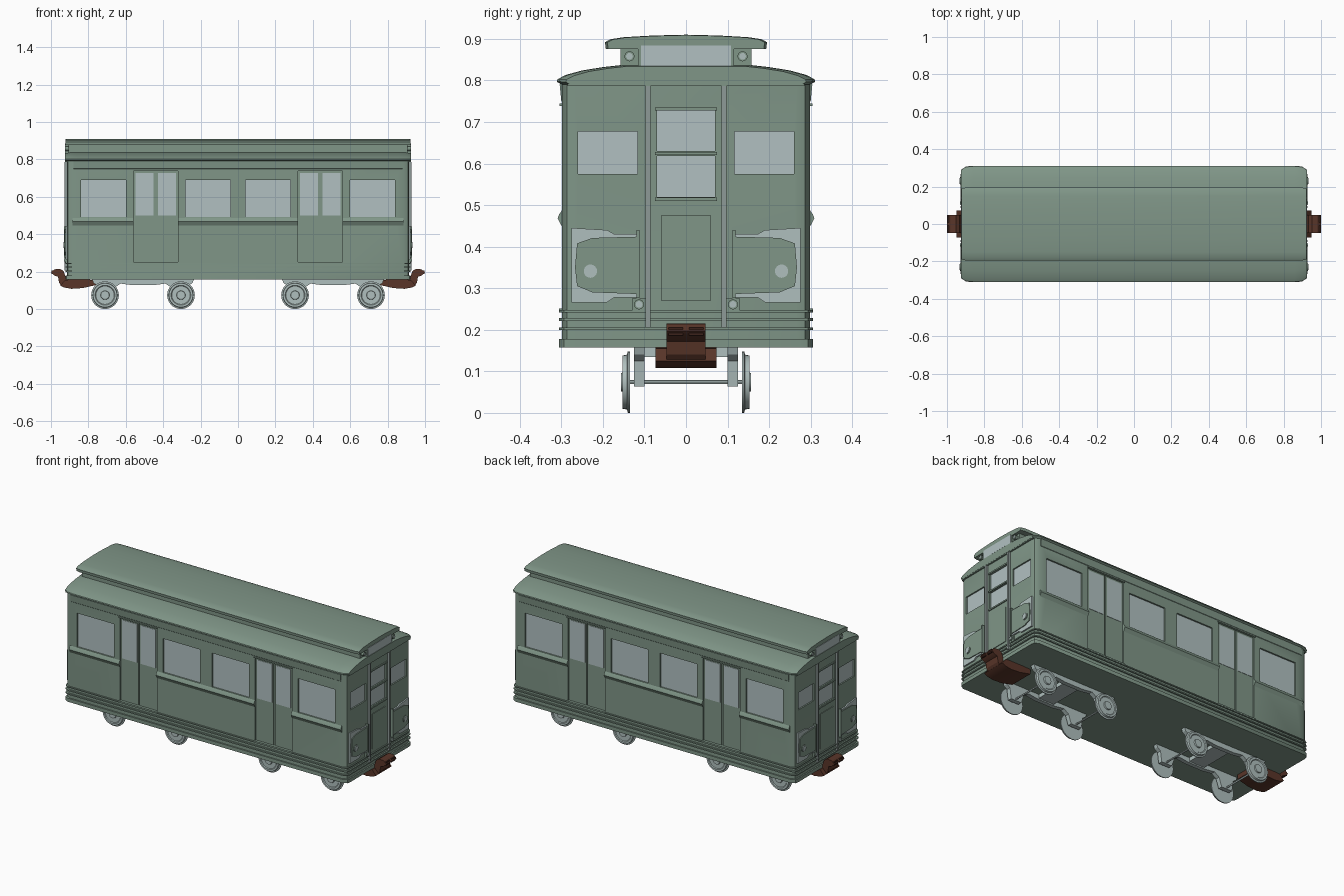
import bpy, bmesh, math
from mathutils import Vector

if "Cube" in bpy.data.objects:
    bpy.data.objects.remove(bpy.data.objects["Cube"])


def material(name, rgb):
    m = bpy.data.materials.new(name)
    m.diffuse_color = (*rgb, 1)
    m.use_nodes = True
    m.node_tree.nodes["Principled BSDF"].inputs["Base Color"].default_value = m.diffuse_color
    return m


GREEN = material("sage green", (0.215, 0.305, 0.245))
GLASS = material("pale glass", (0.44, 0.53, 0.535))
METAL = material("pale metal", (0.43, 0.52, 0.51))
STEEL = material("grey trim", (0.27, 0.32, 0.31))
BROWN = material("rust brown", (0.100, 0.036, 0.022))
DARK = material("dark brown", (0.045, 0.016, 0.011))


def place(axis, u, v, t):
    return Vector({'x': (t, u, v), 'y': (u, t, v), 'z': (u, v, t)}[axis])


# Loft a 2D outline along an axis; stations are (position, scale)
def loft(bm, pts, axis, stations, v0=0):
    rings = [[bm.verts.new(place(axis, u * s, v0 + (v - v0) * s, t)) for u, v in pts]
             for t, s in stations]
    n = len(pts)
    for a, b in zip(rings, rings[1:]):
        for i in range(n):
            bm.faces.new((a[i], a[(i + 1) % n], b[(i + 1) % n], b[i]))
    bm.faces.new(rings[0])
    bm.faces.new(rings[-1])


def finish(name, bm, mat):
    bmesh.ops.recalc_face_normals(bm, faces=bm.faces[:])
    me = bpy.data.meshes.new(name)
    bm.to_mesh(me)
    bm.free()
    me.materials.append(mat)
    ob = bpy.data.objects.new(name, me)
    bpy.context.collection.objects.link(ob)
    return ob


def prism(name, pts, axis, a, b, mat):
    bm = bmesh.new()
    loft(bm, pts, axis, [(a, 1), (b, 1)])
    return finish(name, bm, mat)


def add_box(bm, x0, x1, y0, y1, z0, z1):
    loft(bm, [(x0, y0), (x1, y0), (x1, y1), (x0, y1)], 'z', [(z0, 1), (z1, 1)])


def box(name, x, y, z, mat):
    bm = bmesh.new()
    add_box(bm, *x, *y, *z)
    return finish(name, bm, mat)


def disc(name, axis, u, v, r, a, b, mat, n=24):
    pts = [(u + r * math.cos(2 * math.pi * i / n), v + r * math.sin(2 * math.pi * i / n))
           for i in range(n)]
    return prism(name, pts, axis, a, b, mat)


# Body plan outline with chamfered corners
def plan(g=0):
    q = [(0.915 + g, 0.268 + g), (0.910 + g, 0.286 + g), (0.888 + g, 0.298 + g)]
    return (q + [(-x, y) for x, y in q[::-1]] + [(-x, -y) for x, y in q]
            + [(x, -y) for x, y in q[::-1]])


def mirrored(half):
    return half + [(-u, v) for u, v in half[::-1] if u > 0]


W, E, D = 0.298, 0.915, 0.012      # side wall, end wall, recess depth
SIGNS = (-1, 1)
side_windows = [(-0.84, -0.60), (-0.28, -0.04), (0.04, 0.28), (0.60, 0.84)]
doorways = [(-0.56, -0.32), (0.32, 0.56)]
end_windows = [(-0.26, -0.117, 0.575, 0.677), (0.117, 0.26, 0.575, 0.677),
               (-0.07, 0.07, 0.63, 0.727), (-0.07, 0.07, 0.52, 0.618)]

# Body with window and door recesses
body = prism("body", plan(), 'z', 0.16, 0.80, GREEN)
cut = bmesh.new()
for s in SIGNS:
    for a, b in side_windows:
        add_box(cut, a, b, s * (W - D), s * (W + 0.05), 0.49, 0.69)
    for a, b in doorways:
        add_box(cut, a, b, s * (W - D), s * (W + 0.05), 0.25, 0.74)
    for a, b, z0, z1 in end_windows:
        add_box(cut, s * (E - D), s * (E + 0.05), a, b, z0, z1)
cutter = finish("recess_cutter", cut, GREEN)
cutter.hide_render = True
mod = body.modifiers.new("recesses", 'BOOLEAN')
mod.operation, mod.solver, mod.object = 'DIFFERENCE', 'EXACT', cutter
bpy.context.view_layer.objects.active = body
bpy.ops.object.modifier_apply(modifier="recesses")
bpy.data.objects.remove(cutter)

# Skirt ribs and sill
for z0, z1, g in [(0.157, 0.178, 0.008), (0.199, 0.206, 0.008),
                  (0.221, 0.228, 0.008), (0.241, 0.247, 0.007)]:
    prism("skirt_rib", plan(g), 'z', z0, z1, GREEN)

for s in SIGNS:
    yi = s * (W - D - 0.001)
    # Side window panes
    for a, b in side_windows:
        box("side_window", (a, b), (yi, s * (W - D + 0.003)), (0.49, 0.69), GLASS)
    # Sliding door leaves with glass
    for a, b in doorways:
        m = (a + b) / 2
        for l, r in [(a + 0.003, m - 0.004), (m + 0.004, b - 0.003)]:
            box("door_leaf", (l, r), (yi, s * (W - 0.006)), (0.252, 0.737), GREEN)
            box("door_window", (l + 0.008, r - 0.008), (yi, s * (W - 0.004)),
                (0.50, 0.727), GLASS)
        box("door_head", (a - 0.005, b + 0.005), (s * W, s * (W + 0.006)),
            (0.738, 0.745), GREEN)
        box("door_sill", (a - 0.005, b + 0.005), (s * W, s * (W + 0.008)),
            (0.243, 0.251), GREEN)
    # Belt rails between the doors
    rail = [(s * 0.295, 0.492), (s * 0.305, 0.478), (s * 0.309, 0.468), (s * 0.295, 0.442)]
    for a, b in [(-0.885, -0.56), (-0.32, 0.32), (0.56, 0.885)]:
        prism("belt_rail", rail, 'x', a, b, GREEN)
    # Flared board under the eaves
    board = [(s * 0.295, 0.745), (s * 0.300, 0.75), (s * 0.304, 0.79), (s * 0.295, 0.797)]
    prism("eave_board", board, 'x', -0.88, 0.88, GREEN)

# Lower roof, clerestory and upper roof
low = [(0.300, 0.79), (0.311, 0.797), (0.309, 0.803), (0.29, 0.813), (0.25, 0.824),
       (0.20, 0.832), (0.155, 0.837)]
bm = bmesh.new()
loft(bm, mirrored(low), 'x',
     [(-0.925, 0.93), (-0.90, 0.985), (-0.86, 1), (0.86, 1), (0.90, 0.985), (0.925, 0.93)], 0.79)
finish("lower_roof", bm, GREEN)
box("clerestory", (-0.905, 0.905), (-0.158, 0.158), (0.82, 0.885), GREEN)
top = [(0.165, 0.876), (0.193, 0.876), (0.195, 0.892), (0.182, 0.899), (0.15, 0.904),
       (0.08, 0.908), (0, 0.910)]
bm = bmesh.new()
loft(bm, mirrored(top), 'x',
     [(-0.922, 0.97), (-0.90, 1), (0.90, 1), (0.922, 0.97)], 0.876)
finish("upper_roof", bm, GREEN)

gate = [(0.275, 0.445), (0.19, 0.44), (0.172, 0.43), (0.115, 0.43), (0.115, 0.278),
        (0.172, 0.278), (0.19, 0.266), (0.275, 0.266)]
gate_panel = [(0.115, 0.424), (0.225, 0.421), (0.262, 0.408), (0.267, 0.35),
              (0.262, 0.305), (0.225, 0.29), (0.115, 0.286)]
pull = [(0.76, 0.155), (0.87, 0.16), (0.925, 0.155), (0.95, 0.125), (0.93, 0.115),
        (0.89, 0.108), (0.83, 0.112), (0.76, 0.128)]
head = [(0.90, 0.155), (0.922, 0.172), (0.932, 0.203), (0.952, 0.215), (0.982, 0.212),
        (1.0, 0.197), (0.984, 0.18), (0.962, 0.172), (0.957, 0.14), (0.94, 0.12), (0.90, 0.11)]

for s in SIGNS:
    def ex(a, b):
        return (s * (E + a), s * (E + b))

    # End windows, centre door and posts
    for a, b, z0, z1 in end_windows:
        box("end_window", ex(-D - 0.001, -D + 0.004), (a, b), (z0, z1), GLASS)
    for z in (0.514, 0.624, 0.731):
        box("end_door_bar", ex(-0.002, 0.006), (-0.075, 0.075), (z - 0.004, z + 0.004), GREEN)
    box("end_door_panel", ex(-0.002, 0.004), (-0.06, 0.06), (0.27, 0.475), GREEN)
    box("end_cornice", ex(-0.01, 0.009), (-0.285, 0.285), (0.786, 0.796), GREEN)
    # Destination panel
    box("sign_frame", ex(-0.02, 0.006), (-0.116, 0.116), (0.828, 0.888), GREEN)
    box("sign_panel", ex(0, 0.009), (-0.108, 0.108), (0.835, 0.884), GLASS)
    for t in SIGNS:
        y = sorted((t * 0.085, t * 0.097))
        box("end_post", ex(-0.002, 0.012), y, (0.205, 0.787), STEEL)
        # Marker lamps and step lamps
        disc("marker_lamp_rim", 'x', t * 0.136, 0.858, 0.012, *ex(-0.02, 0.006), GREEN)
        disc("marker_lamp", 'x', t * 0.136, 0.858, 0.008, *ex(-0.02, 0.009), METAL)
        box("step_lamp_base", ex(-0.002, 0.008), (t * 0.098, t * 0.129), (0.246, 0.276), GREEN)
        disc("step_lamp_rim", 'x', t * 0.113, 0.261, 0.012, *ex(0, 0.013), GREEN)
        disc("step_lamp", 'x', t * 0.113, 0.261, 0.008, *ex(0, 0.015), METAL)
        # Safety gate plates and headlamps
        prism("gate_plate", [(t * u, v) for u, v in gate], 'x', *ex(-0.008, 0.008), METAL)
        prism("gate_panel", [(t * u, v) for u, v in gate_panel], 'x', *ex(0, 0.013), GREEN)
        box("gate_hinge", ex(-0.002, 0.016), (t * 0.112, t * 0.119), (0.276, 0.44), GREEN)
        disc("headlamp_rim", 'x', t * 0.23, 0.341, 0.020, *ex(0, 0.016), GREEN)
        disc("headlamp", 'x', t * 0.23, 0.341, 0.016, *ex(0, 0.019), METAL)
        # Coupler face sockets
        box("coupler_socket", (s * 0.98, s * 0.996), (t * 0.007, t * 0.042),
            (0.186, 0.206), DARK)
    # Coupler
    prism("coupler_bar", [(s * u, v) for u, v in pull], 'y', -0.073, 0.073, BROWN)
    prism("coupler_head", [(s * u, v) for u, v in head], 'y', -0.047, 0.047, BROWN)

# Bogies: side frames, wheels and axles
half = [(0.275, 0.165), (0.265, 0.14), (0.245, 0.125), (0.237, 0.064), (0.168, 0.064),
        (0.15, 0.115), (0.12, 0.136), (0.06, 0.128)]
tyre = [(0, 0.135), (0.074, 0.135), (0.074, 0.140), (0.066, 0.142), (0.064, 0.153),
        (0.053, 0.153), (0.049, 0.149), (0.024, 0.149), (0.022, 0.156), (0, 0.156)]
for s in SIGNS:
    c = s * 0.508
    for t in SIGNS:
        prism("bogie_frame", [(c + u, v) for u, v in mirrored(half)], 'y',
              t * 0.10, t * 0.125, METAL)
    box("bogie_bolster", (c - 0.05, c + 0.05), (-0.10, 0.10), (0.135, 0.165), METAL)
    for w in (c - 0.203, c + 0.203):
        disc("axle", 'y', w, 0.074, 0.005, -0.136, 0.136, METAL, 12)
        for t in SIGNS:
            bm = bmesh.new()
            vs = [bm.verts.new((w + r, t * y, 0.074)) for r, y in tyre]
            es = [bm.edges.new(p) for p in zip(vs, vs[1:])]
            bmesh.ops.spin(bm, geom=vs + es, cent=(w, 0, 0.074), axis=(0, 1, 0),
                           angle=2 * math.pi, steps=32)
            bmesh.ops.remove_doubles(bm, verts=bm.verts[:], dist=1e-5)
            finish("wheel", bm, METAL)

# Smooth rounded parts, keep edges sharp
bpy.ops.object.select_all(action='SELECT')
bpy.context.view_layer.objects.active = body
bpy.ops.object.shade_smooth_by_angle(angle=math.radians(30))
